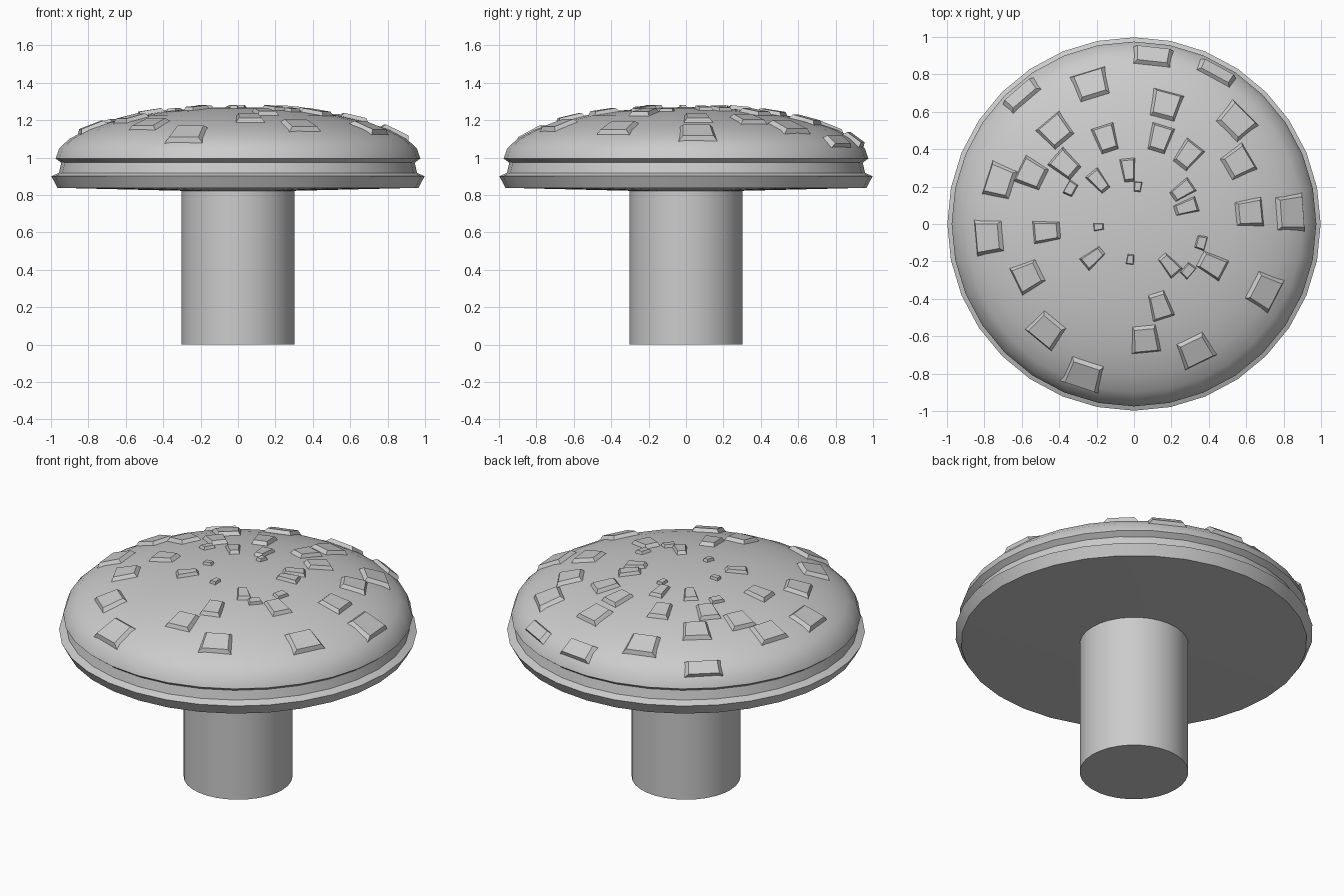
import bpy, bmesh, math

if "Cube" in bpy.data.objects:
    bpy.data.objects.remove(bpy.data.objects["Cube"])

SIDES = 32
RIM_R, RIM_Z, DOME_H = 0.975, 0.995, 0.275


def dome_z(r):
    return RIM_Z + DOME_H * math.sqrt(max(0.0, 1 - (r / RIM_R) ** 2))


def make_object(name, bm, angle=30):
    bmesh.ops.recalc_face_normals(bm, faces=bm.faces)
    mesh = bpy.data.meshes.new(name)
    bm.to_mesh(mesh)
    bm.free()
    ob = bpy.data.objects.new(name, mesh)
    bpy.context.collection.objects.link(ob)
    bpy.ops.object.select_all(action='DESELECT')
    ob.select_set(True)
    bpy.context.view_layer.objects.active = ob
    bpy.ops.object.shade_smooth_by_angle(angle=math.radians(angle))
    return ob


def lathe(name, profile):
    """Spin an (r, z) profile around z; zero-radius ends become poles."""
    bm = bmesh.new()
    verts = [bm.verts.new((r, 0, z)) for r, z in profile]
    edges = [bm.edges.new(p) for p in zip(verts, verts[1:])]
    bmesh.ops.spin(bm, geom=verts + edges, cent=(0, 0, 0), axis=(0, 0, 1),
                   angle=math.tau, steps=SIDES, use_duplicate=False)
    bmesh.ops.remove_doubles(bm, verts=bm.verts, dist=1e-4)
    return make_object(name, bm)


# Stem
lathe("stem", [(0, 0), (0.303, 0), (0.303, 0.83), (0, 0.83)])

# Cap: underside, flared lip, groove, then domed top
profile = [(0, 0.82), (0.3, 0.822), (0.965, 0.838), (0.998, 0.9),
           (0.957, 0.918), (0.945, 0.972)]
for k in range(8):
    r = RIM_R * math.cos(math.radians(11.25 * k))
    profile.append((r, dome_z(r)))
profile.append((0, RIM_Z + DOME_H))
lathe("cap", profile)

# Raised warts: plan positions, tapered blocks that follow the dome
large = [(-.15, .46), (.14, .46), (.29, .37), (-.47, -.04), (.14, -.44),
         (.42, -.22), (-.37, .32), (-.23, .75), (.17, .64), (.55, .55),
         (.44, .81), (.1, .90), (-.6, .69), (-.42, .5), (-.72, .23),
         (-.55, .27), (-.78, -.07), (-.57, -.28), (-.47, -.57),
         (-.27, -.81), (.06, -.62), (.33, -.68), (.7, -.36), (.62, .06),
         (.84, .06), (.56, .33)]
medium = [(-.03, .29), (-.19, .23), (.26, .18), (.28, .09), (-.22, -.18),
          (.19, -.22)]
small = [(.02, .2), (-.19, -.015), (-.02, -.19), (.36, -.1), (.29, -.25),
         (-.34, .19)]


def dome_point(r, a, lift):
    z = dome_z(r)
    nx, nz = r / RIM_R ** 2, (z - RIM_Z) / DOME_H ** 2
    n = math.hypot(nx, nz)
    rr = r + lift * nx / n
    return rr * math.cos(a), rr * math.sin(a), z + lift * nz / n


def add_wart(bm, x, y, half_angle, half_len, height):
    a, r = math.atan2(y, x), math.hypot(x, y)
    half_len = min(half_len, 0.955 - r)
    rings = []
    for scale, lift in ((1.0, -0.012), (0.72, height)):
        rings.append([bm.verts.new(dome_point(r + i * half_len * scale,
                                              a + j * half_angle * scale, lift))
                      for i, j in ((-1, -1), (1, -1), (1, 1), (-1, 1))])
    low, top = rings
    bm.faces.new(top)
    bm.faces.new(low[::-1])
    for i in range(4):
        k = (i + 1) % 4
        bm.faces.new((low[i], low[k], top[k], top[i]))


bm = bmesh.new()
for group, half_angle, half_len, height in ((large, 0.125, 0.08, 0.02),
                                            (medium, 0.13, 0.07, 0.018),
                                            (small, 0.11, 0.03, 0.016)):
    for x, y in group:
        add_wart(bm, x, y, half_angle, half_len, height)
make_object("cap_warts", bm, 20)
